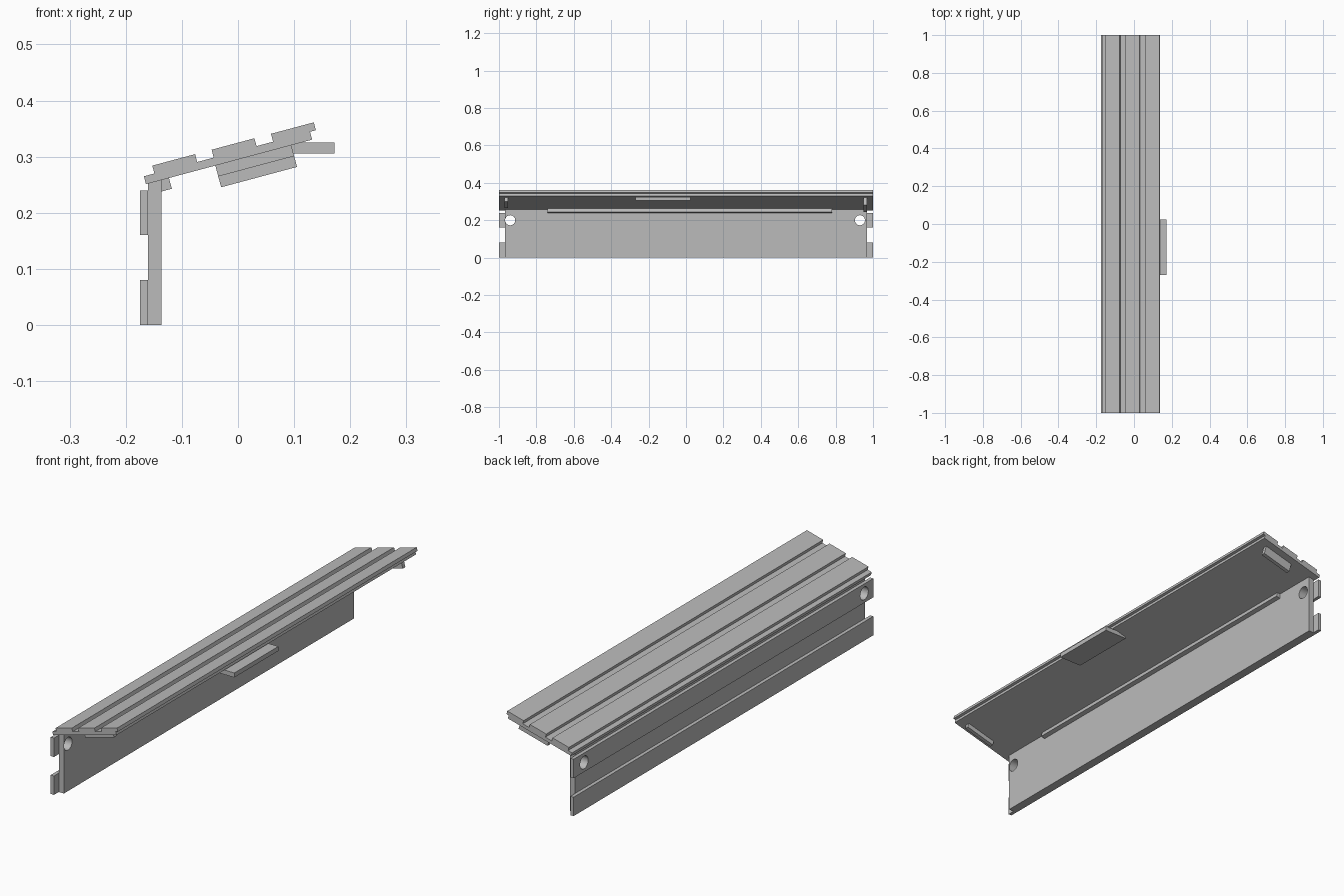
import bpy, bmesh, math
from mathutils import Vector

if "Cube" in bpy.data.objects:
    bpy.data.objects.remove(bpy.data.objects["Cube"], do_unlink=True)

GREY = (0.5, 0.5, 0.5, 1)
grey = bpy.data.materials.new("plain grey")
grey.use_nodes = True
grey.diffuse_color = GREY
grey.node_tree.nodes["Principled BSDF"].inputs["Base Color"].default_value = GREY

PITCH = math.radians(15)
EAVE = Vector((-0.164, 0.251))     # lower back corner of the roof
WALL_BACK, WALL_FRONT = -0.16, -0.136


def roof(u, v):
    """Point on the slope: u along it, v square to it, as (x, z)."""
    c, s = math.cos(PITCH), math.sin(PITCH)
    return (EAVE.x + u * c - v * s, EAVE.y + u * s + v * c)


def under_roof(x):
    return EAVE.y + (x - EAVE.x) * math.tan(PITCH)


def extrude(name, profile, y0, y1):
    """Solid with an x-z profile running from y0 to y1."""
    bm = bmesh.new()
    face = bm.faces.new([bm.verts.new((x, y0, z)) for x, z in profile])
    moved = bmesh.ops.extrude_face_region(bm, geom=[face])["geom"]
    verts = [g for g in moved if isinstance(g, bmesh.types.BMVert)]
    bmesh.ops.translate(bm, verts=verts, vec=(0, y1 - y0, 0))
    bmesh.ops.recalc_face_normals(bm, faces=bm.faces)
    mesh = bpy.data.meshes.new(name)
    bm.to_mesh(mesh)
    bm.free()
    mesh.materials.append(grey)
    obj = bpy.data.objects.new(name, mesh)
    bpy.context.collection.objects.link(obj)
    return obj


def box(x0, x1, z0, z1):
    return [(x0, z0), (x1, z0), (x1, z1), (x0, z1)]


def slope_box(u0, u1, v0, v1):
    return [roof(u, v) for u, v in box(u0, u1, v0, v1)]


# Wall panel, cut along the slope at its top
wall = extrude("wall_panel", [(WALL_BACK, 0), (WALL_FRONT, 0),
                              (WALL_FRONT, under_roof(WALL_FRONT)),
                              (WALL_BACK, under_roof(WALL_BACK))], -0.968, 0.968)

# Outer wall boards
extrude("lower_board", box(-0.175, WALL_BACK, 0, 0.08), -1, 1)
upper = extrude("upper_board", box(-0.175, WALL_BACK, 0.16, 0.24), -1, 1)

# Roof: a base sheet with three raised boards, as one profile
SHEET, TOP, BOARD, STEP = 0.0145, 0.029, 0.079, 0.1095
outline = [(0, 0), (0, SHEET)]
for i in range(3):
    start = 0.0194 + i * STEP
    end = start + BOARD
    outline += [(start, SHEET), (start, TOP), (end, TOP), (end, SHEET)]
outline += [(0.3066, SHEET), (0.3066, 0)]
extrude("roof", [roof(u, v) for u, v in outline], -1, 1)

# Strip under the roof against the wall
extrude("wall_strip", [(WALL_FRONT, under_roof(WALL_FRONT)), roof(0.0237, -0.0198),
                       roof(0.0424, -0.0198), roof(0.0424, 0)], -0.74, 0.78)

# Blocks under the roof ends
extrude("front_end_block", slope_box(0.128, 0.268, -0.02, 0), -0.97, -0.953)
extrude("back_end_block", slope_box(0.128, 0.268, -0.04, 0), 0.95, 0.967)

# Level lifting tab, running in under the roof
extrude("lifting_tab", [(0.065, 0.306), (0.172, 0.306), (0.172, 0.325),
                        (0.11, 0.325), (0.065, under_roof(0.065))], -0.27, 0.024)

# Round holes through the wall and the upper board
for y in (-0.94, 0.93):
    bpy.ops.mesh.primitive_cylinder_add(vertices=32, radius=0.027, depth=0.2,
                                        location=(WALL_BACK, y, 0.2),
                                        rotation=(0, math.pi / 2, 0))
    cutter = bpy.context.object
    cutter.name = "hole_cutter"
    cutter.hide_render = True
    cutter.data.materials.append(grey)
    for part in (wall, upper):
        mod = part.modifiers.new("hole", "BOOLEAN")
        mod.operation = "DIFFERENCE"
        mod.solver = "EXACT"
        mod.object = cutter
        bpy.context.view_layer.objects.active = part
        bpy.ops.object.modifier_apply(modifier=mod.name)
    bpy.data.objects.remove(cutter, do_unlink=True)

# Smooth hole walls, sharp edges elsewhere
for part in (wall, upper):
    bpy.ops.object.select_all(action="DESELECT")
    part.select_set(True)
    bpy.context.view_layer.objects.active = part
    bpy.ops.object.shade_smooth_by_angle(angle=math.radians(30))
